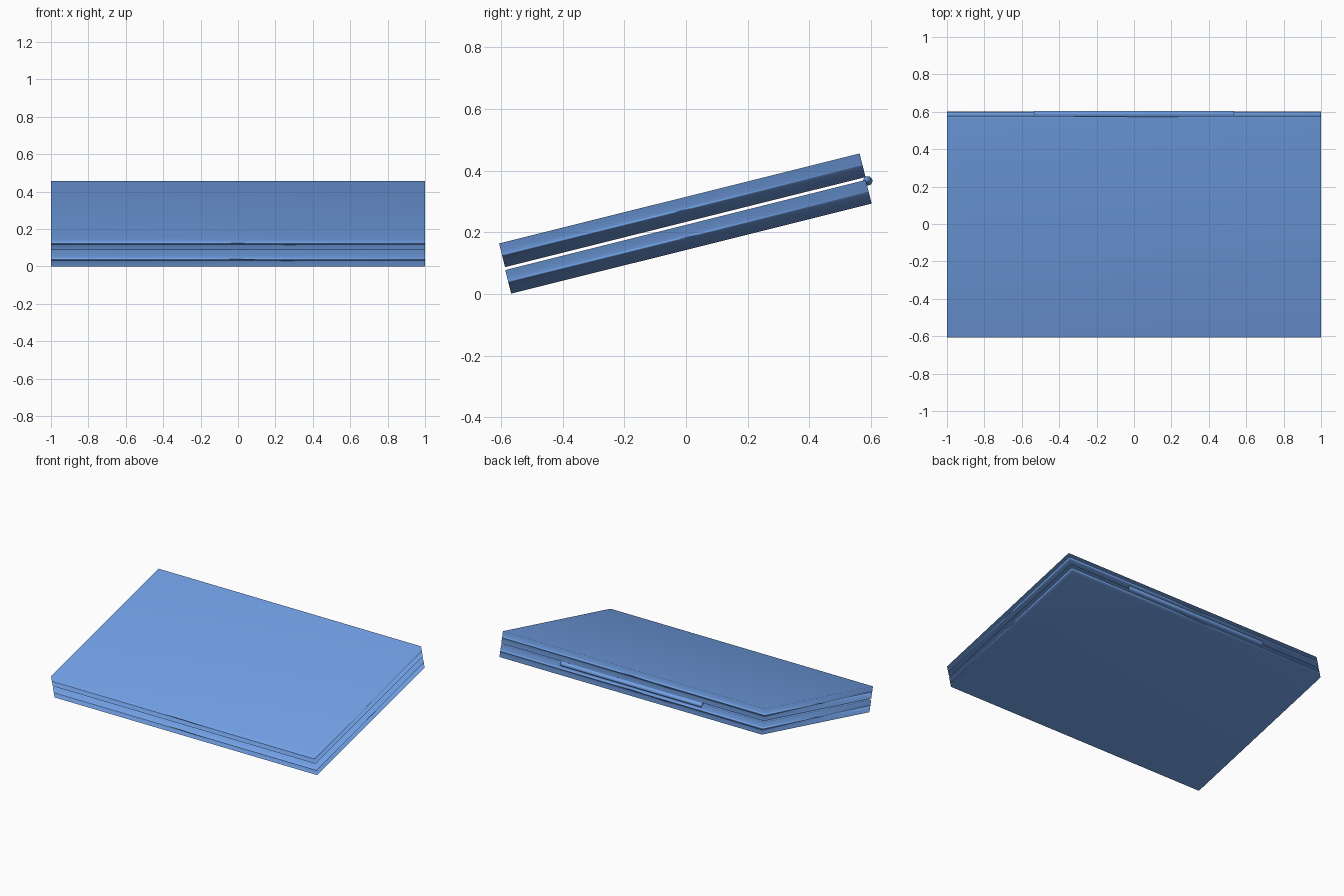
import bpy, math
from mathutils import Vector

if "Cube" in bpy.data.objects:
    bpy.data.objects.remove(bpy.data.objects["Cube"])

TILT = math.atan2(0.292, 1.169)
WIDTH, DEPTH, THICK = 2.0, 1.206, 0.079

blue = bpy.data.materials.new("blue")
blue.diffuse_color = (0.17, 0.36, 0.80, 1)
blue.use_nodes = True
blue.node_tree.nodes["Principled BSDF"].inputs["Base Color"].default_value = blue.diffuse_color


def finish(obj, name):
    """Name, colour and smooth everywhere, large faces dominating the normals."""
    obj.name = name
    mesh = obj.data
    mesh.materials.append(blue)
    mesh.shade_smooth()
    normals = [Vector() for _ in mesh.vertices]
    for face in mesh.polygons:
        for i in face.vertices:
            normals[i] += face.normal * face.area
    mesh.normals_split_custom_set_from_vertices([n.normalized() for n in normals])


def slab(name, y, z):
    """Thin tilted half of the case."""
    bpy.ops.mesh.primitive_cube_add(size=1)
    obj = bpy.context.object
    for v in obj.data.vertices:
        v.co = (v.co.x * WIDTH, v.co.y * DEPTH, v.co.z * THICK)
    obj.data.update()
    obj.location = (0, y, z)
    obj.rotation_euler.x = TILT
    finish(obj, name)


# Closed case: keyboard half below, screen half above
slab("base", 0.008, 0.1855)
slab("lid", -0.012, 0.2715)

# Hinge barrel along the back edge, between the two halves
bpy.ops.mesh.primitive_cylinder_add(vertices=32, radius=0.015, depth=1.07,
                                    location=(0, 0.590, 0.367),
                                    rotation=(0, math.pi / 2, 0))
finish(bpy.context.object, "hinge")
